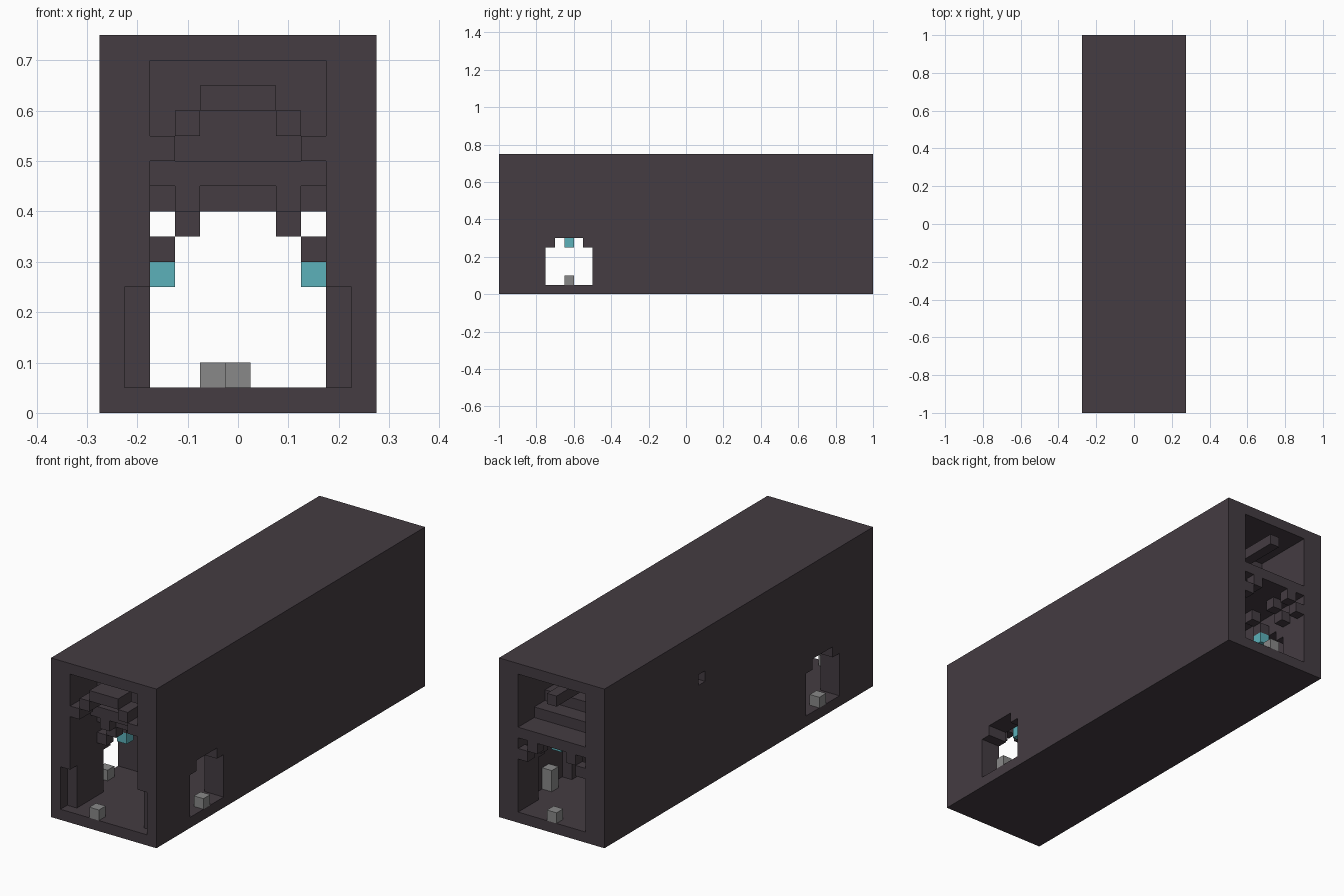
import bpy
import bmesh

default = bpy.data.objects.get("Cube")
if default:
    bpy.data.objects.remove(default, do_unlink=True)

U = 0.05   # one block


def material(name, color):
    m = bpy.data.materials.new(name)
    m.use_nodes = True
    m.diffuse_color = (*color, 1)
    m.node_tree.nodes["Principled BSDF"].inputs["Base Color"].default_value = (*color, 1)
    return m


DARK = material("dark_stone", (0.058, 0.045, 0.054))
GRAY = material("gray_stone", (0.25, 0.25, 0.25))
TEAL = material("teal_glow", (0.107, 0.44, 0.49))


def box(name, x, y, z, mat=DARK):
    """Axis-aligned box from (low, high) pairs."""
    bm = bmesh.new()
    bmesh.ops.create_cube(bm, size=1)
    for v in bm.verts:
        for i, (lo, hi) in enumerate((x, y, z)):
            v.co[i] = lo if v.co[i] < 0 else hi
    mesh = bpy.data.meshes.new(name)
    bm.to_mesh(mesh)
    bm.free()
    mesh.materials.append(mat)
    ob = bpy.data.objects.new(name, mesh)
    bpy.context.collection.objects.link(ob)
    return ob


def pair(name, x, y, z, mat=DARK):
    """Mirrored boxes on both sides."""
    box(name + "_left", x, y, z, mat)
    box(name + "_right", (-x[1], -x[0]), y, z, mat)


body = box("tunnel_body", (-0.275, 0.275), (-1, 1), (0, 0.75))


def cut(x, y, z):
    """Carve a box out of the body."""
    cutter = box("cutter", x, y, z)
    cutter.hide_render = True
    mod = body.modifiers.new("carve", "BOOLEAN")
    mod.operation = "DIFFERENCE"
    mod.solver = "EXACT"
    mod.object = cutter
    bpy.context.view_layer.objects.active = body
    bpy.ops.object.modifier_apply(modifier=mod.name)
    bpy.data.objects.remove(cutter, do_unlink=True)


W = (-0.175, 0.175)
cut(W, (-1.1, 1.1), (0.05, 0.40))                      # lower passage
cut(W, (-1.1, -0.80), (0.04 + 0.01, 0.70))             # tall entrance hall
cut(W, (0.70, 1.1), (0.45, 0.70))                      # upper back room
cut((-0.225, 0.225), (-1.1, -0.95), (0.05, 0.25))      # entrance recess
cut((-0.4, 0.4), (-0.75, -0.50), (0.05, 0.25))         # side doorways
cut((-0.4, 0.4), (-0.70, -0.55), (0.05, 0.30))         # doorway tops
cut((-0.225, 0.225), (0.60, 0.85), (0.05, 0.25))       # back alcoves
cut((-0.225, 0.225), (0.65, 0.80), (0.05, 0.30))       # alcove tops
cut((-0.4, -0.175), (0.25, 0.30), (0.50, 0.55))        # small side vent

# Stepped arch across the entrance
for i, name in enumerate(("low", "middle")):
    inner = 0.125 - i * U
    pair("entrance_arch_" + name, (inner, inner + U), (-1, -0.9),
         (0.50 + i * U, 0.55 + i * U))
box("entrance_arch_keystone", (-0.075, 0.075), (-1, -0.9), (0.60, 0.65))

# Beam and corbels at the end of the hall
box("hall_beam", W, (-0.85, -0.80), (0.45, 0.50))
pair("hall_corbel", (0.075, 0.125), (-0.85, -0.80), (0.40, 0.45))

# Stepped ribs below the passage ceiling
for y in (-0.80, -0.65, -0.50, -0.05, 0.55, 0.70, 0.85, 0.95):
    pair("rib_low", (0.125, 0.175), (y, y + U), (0.30, 0.35))
    pair("rib_high", (0.075, 0.125), (y, y + U), (0.35, 0.40))

# Hanging lamps
for y in (-0.65, 0.70):
    pair("lamp", (0.125, 0.175), (y, y + U), (0.25, 0.30), TEAL)

# Upper back room: steps and central beam
box("room_step_low", W, (0.70, 0.88), (0.45, 0.50))
box("room_step_high", W, (0.70, 0.80), (0.50, 0.55))
box("room_beam", (-0.025, 0.025), (0.70, 1), (0.60, 0.65))

# Gray stone markers
box("entrance_marker", (-0.075, -0.025), (-1, -0.95), (0.05, 0.10), GRAY)
box("back_marker", (-0.025, 0.025), (0.95, 1), (0.05, 0.10), GRAY)
pair("doorway_marker", (0.225, 0.275), (-0.65, -0.60), (0.05, 0.10), GRAY)
pair("alcove_marker", (0.175, 0.225), (0.70, 0.75), (0.05, 0.15), GRAY)
